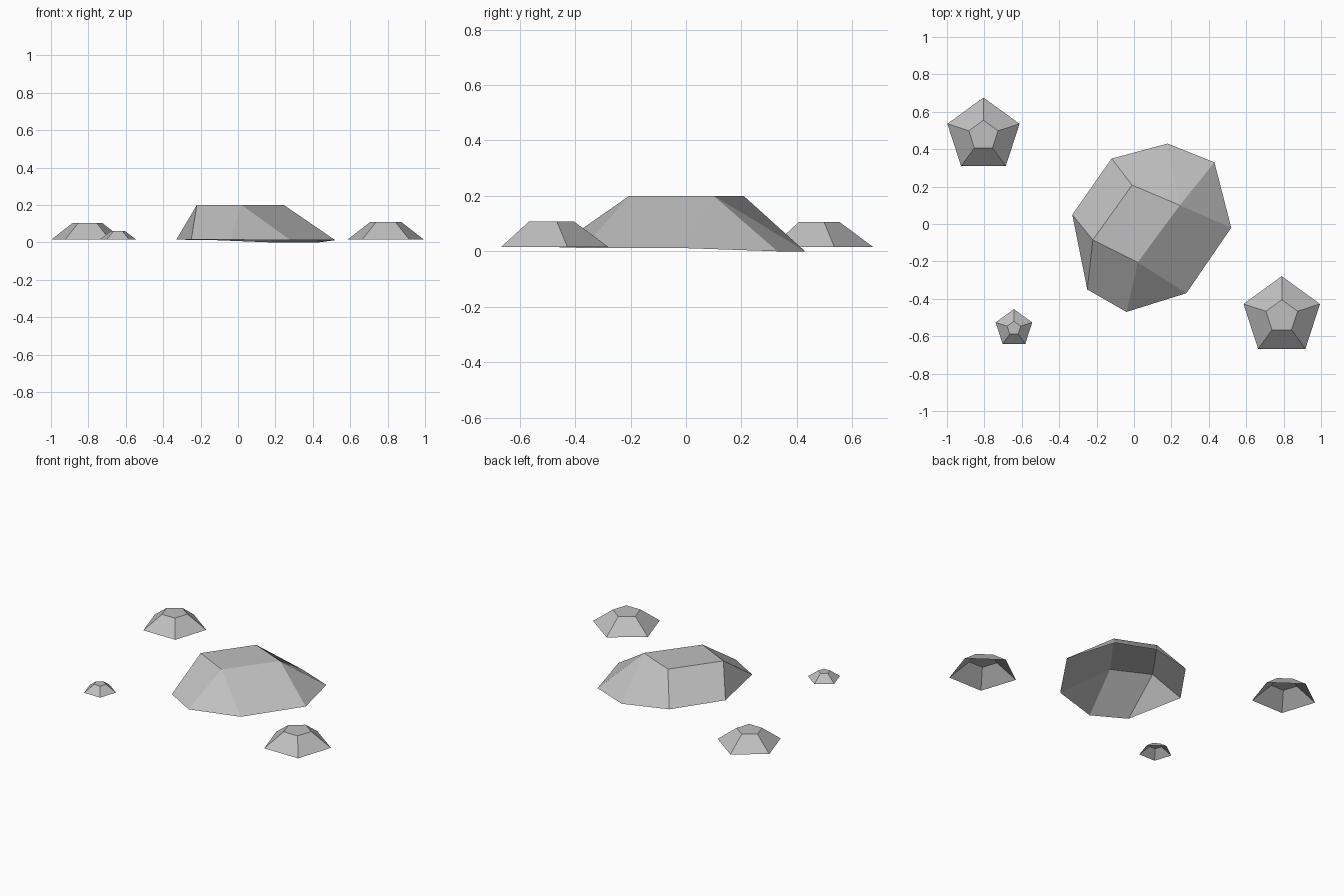
import bpy
from math import sin, cos, tau

cube = bpy.data.objects.get("Cube")
if cube:
    bpy.data.objects.remove(cube, do_unlink=True)

# Single stone colour
stone = bpy.data.materials.new("stone_grey")
stone.use_nodes = True
colour = (0.52, 0.52, 0.52, 1)
stone.diffuse_color = colour
bsdf = stone.node_tree.nodes["Principled BSDF"]
bsdf.inputs["Base Color"].default_value = colour
bsdf.inputs["Roughness"].default_value = 0.9


def make_rock(name, base, top, fans):
    """Open-bottomed rock: fans[i] lists the base corners joined to top corner i."""
    nb, nt = len(base), len(top)
    faces = [tuple(range(nb, nb + nt))]
    for i, fan in enumerate(fans):
        apex = nb + i
        faces += [(a, b, apex) for a, b in zip(fan, fan[1:])]
        next_i = (i + 1) % nt
        faces.append((fan[-1], fans[next_i][0], nb + next_i, apex))
    mesh = bpy.data.meshes.new(name)
    mesh.from_pydata(base + top, [], faces)
    mesh.materials.append(stone)
    obj = bpy.data.objects.new(name, mesh)
    bpy.context.collection.objects.link(obj)
    return obj


def pentagon(x, y, z, radius):
    angles = [tau * (0.25 + i / 5) for i in range(5)]
    return [(x + radius * cos(a), y + radius * sin(a), z) for a in angles]


def small_rock(name, x, y, base_radius, top_radius, height):
    make_rock(name, pentagon(x, y, 0.015, base_radius),
              pentagon(x, y, height, top_radius), [[i] for i in range(5)])


# Large central boulder, corners counter-clockwise
boulder_base = [(0.52, -0.02, 0.012), (0.43, 0.33, 0), (0.18, 0.43, 0),
                (-0.12, 0.35, 0.012), (-0.33, 0.05, 0.015), (-0.25, -0.35, 0.015),
                (-0.04, -0.47, 0.015), (0.28, -0.37, 0.012)]
boulder_top = [(x, y, 0.2) for x, y in
               [(0.245, 0.1), (-0.01, 0.208), (-0.22, -0.085), (0.02, -0.205)]]
make_rock("large_boulder", boulder_base, boulder_top,
          [[0, 1, 2], [3], [4, 5], [6, 7]])

# Three small rocks around it
small_rock("back_rock", -0.805, 0.473, 0.203, 0.082, 0.105)
small_rock("front_rock", 0.79, -0.494, 0.215, 0.089, 0.108)
small_rock("pebble", -0.642, -0.558, 0.103, 0.038, 0.062)
